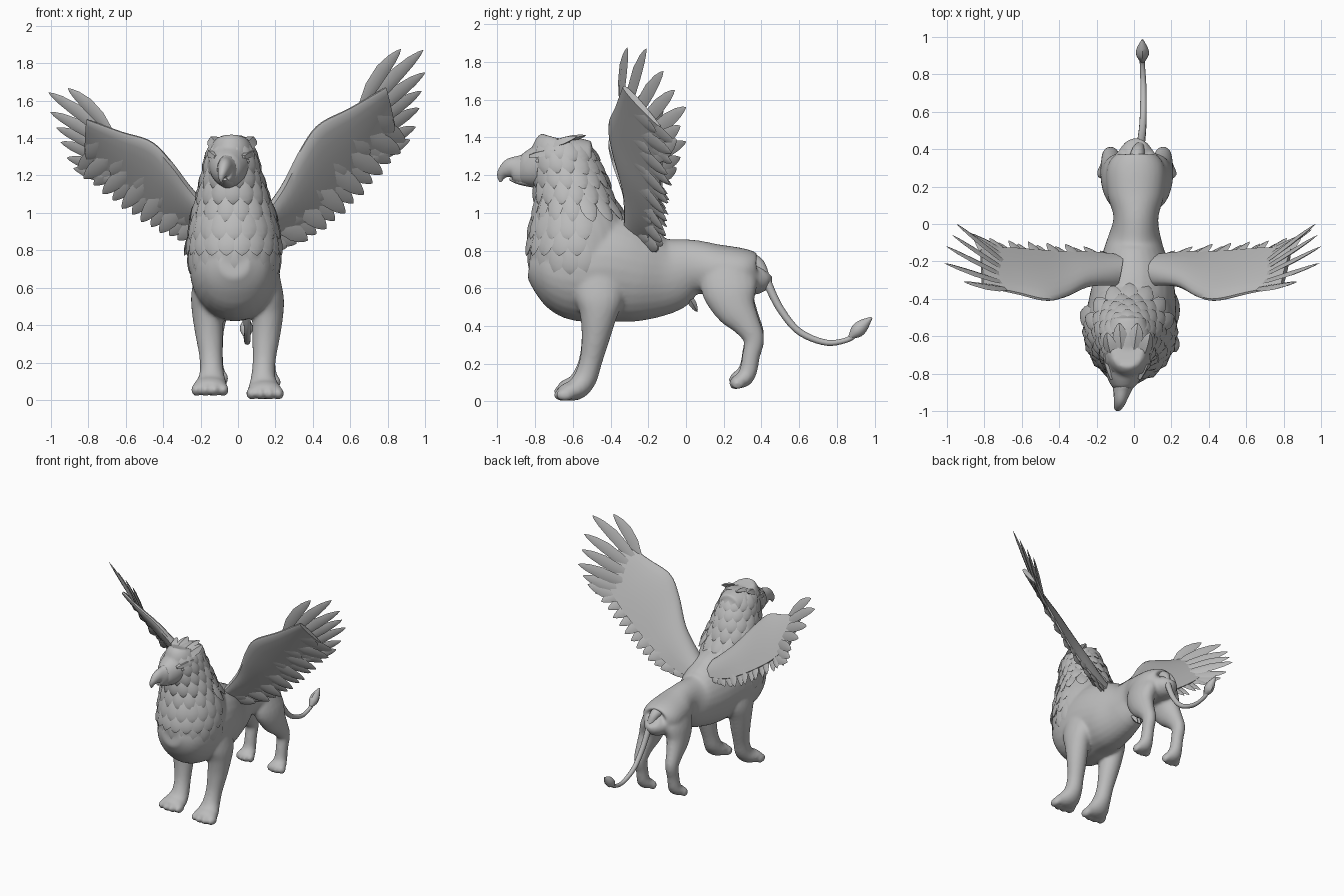
import bpy
import bmesh
from math import sin, cos, pi, radians, sqrt
from mathutils import Vector, Matrix

default = bpy.data.objects.get("Cube")
if default:
    bpy.data.objects.remove(default, do_unlink=True)

stone = bpy.data.materials.new("stone_grey")
stone.use_nodes = True
GREY = (0.5, 0.5, 0.5, 1)
stone.diffuse_color = GREY
stone.node_tree.nodes["Principled BSDF"].inputs["Base Color"].default_value = GREY


# ---- helpers ----
def spline(points, u):
    """Catmull-Rom value of a list of tuples at u in 0..1."""
    last = len(points) - 1
    f = min(max(u, 0), 1) * last
    i = min(int(f), last - 1)
    t = f - i
    near = [points[min(max(i + k, 0), last)] for k in (-1, 0, 1, 2)]
    return [0.5 * (2 * b + (c - a) * t + (2 * a - 5 * b + 4 * c - d) * t ** 2
                   + (3 * b - a - 3 * c + d) * t ** 3) for a, b, c, d in zip(*near)]


def skin(bm, rings):
    """Close a row of equal rings into a solid."""
    rows = [[bm.verts.new(p) for p in ring] for ring in rings]
    n = len(rows[0])
    for low, high in zip(rows, rows[1:]):
        for k in range(n):
            j = (k + 1) % n
            bm.faces.new((low[k], low[j], high[j], high[k]))
    bm.faces.new(rows[0])
    bm.faces.new(rows[-1][::-1])


def loft(bm, stations, steps=32, sides=20):
    """Stations are (x, y, z, half width, half depth)."""
    rings = []
    for s in range(steps + 1):
        u = s / steps
        x, y, z, w, d = spline(stations, u)
        w, d = max(w, 0.003), max(d, 0.003)
        along = Vector(spline(stations, u + 0.01)[:3]) - Vector(spline(stations, u - 0.01)[:3])
        along.x = 0
        up = along.normalized().cross(Vector((1, 0, 0)))
        rings.append([Vector((x + w * cos(a), y, z)) + up * (d * sin(a))
                      for a in (2 * pi * k / sides for k in range(sides))])
    skin(bm, rings)


def feather(bm, root, tip, width, normal, thick=0.012, bend=0.0):
    root, tip = Vector(root), Vector(tip)
    side = (tip - root).cross(normal).normalized()
    up = side.cross(tip - root).normalized()
    rings = []
    for t, w in ((0, 0.5), (0.3, 0.95), (0.6, 1), (0.82, 0.7), (0.94, 0.35), (1, 0.04)):
        c = root.lerp(tip, t) + side * (bend * sin(pi * t))
        a, b = side * (w * width), up * (w * thick)
        rings.append([c + a, c + b, c - a, c - b])
    skin(bm, rings)


def ball(bm, place, size):
    bmesh.ops.create_uvsphere(bm, u_segments=14, v_segments=10, radius=1,
                              matrix=Matrix.Translation(place) @ Matrix.Diagonal((*size, 1)))


def finish(bm, name, angle=45):
    bmesh.ops.recalc_face_normals(bm, faces=bm.faces)
    mesh = bpy.data.meshes.new(name)
    bm.to_mesh(mesh)
    bm.free()
    mesh.materials.append(stone)
    for p in mesh.polygons:
        p.use_smooth = True
    mesh.set_sharp_from_angle(angle=radians(angle))
    obj = bpy.data.objects.new(name, mesh)
    bpy.context.collection.objects.link(obj)
    return obj


# ---- body: torso, neck, head and legs blended into one skin ----
body = bmesh.new()
TORSO = [(.01, .41, .70, .05, .05), (.01, .38, .67, .10, .10), (.01, .30, .685, .155, .125),
         (.01, .15, .70, .15, .135), (.01, .03, .71, .12, .15), (0, -.1, .675, .15, .21),
         (0, -.25, .68, .20, .26), (-.01, -.42, .71, .235, .29), (-.02, -.6, .70, .235, .27),
         (-.02, -.75, .72, .18, .18), (-.02, -.83, .73, .08, .08)]
NECK = [(-.02, -.55, .46, .10, .13), (-.02, -.55, .60, .20, .22), (-.02, -.555, .75, .24, .28),
        (-.02, -.56, .88, .235, .265), (-.025, -.59, 1.02, .20, .205),
        (-.03, -.605, 1.14, .165, .18), (-.035, -.64, 1.25, .135, .175),
        (-.035, -.67, 1.34, .12, .15), (-.035, -.66, 1.39, .085, .10)]
HEAD = [(-.03, -.50, 1.30, .09, .08), (-.035, -.60, 1.30, .125, .10),
        (-.04, -.70, 1.275, .125, .11), (-.05, -.80, 1.24, .10, .105),
        (-.055, -.86, 1.23, .07, .085), (-.06, -.89, 1.23, .04, .06)]
FORELEG = [(.14, -.47, .68, .08, .14), (.16, -.46, .55, .085, .13), (.16, -.465, .45, .082, .098),
           (.15, -.48, .33, .074, .074), (.14, -.505, .21, .062, .06),
           (.135, -.535, .12, .066, .062), (.14, -.58, .065, .085, .058),
           (.145, -.635, .052, .09, .046), (.145, -.67, .045, .07, .03)]
HINDLEG = [(.09, .22, .70, .08, .14), (.115, .23, .60, .085, .15), (.135, .26, .50, .075, .115),
           (.15, .32, .41, .058, .075), (.155, .36, .33, .048, .056),
           (.155, .345, .24, .045, .047), (.155, .33, .16, .048, .047),
           (.155, .305, .118, .062, .044), (.155, .265, .105, .066, .034),
           (.155, .245, .10, .05, .022)]
for part in (TORSO, NECK, HEAD):
    loft(body, part, 48, 28)

for side, fore_shift, hind_shift, lift in ((1, 0, 0, 0), (-1, -.005, .03, .02)):
    for leg, shift, toe_y, toe_z, spread in ((FORELEG, fore_shift, -.66, .034, .048),
                                             (HINDLEG, hind_shift, .255, .095, .035)):
        loft(body, [(side * x + shift, y, z + lift, w, d) for x, y, z, w, d in leg])
        # toes
        middle = side * leg[-1][0] + shift
        for k in (-1.5, -.5, .5, 1.5):
            ball(body, (middle + k * spread, toe_y + .012 * abs(k), toe_z + lift),
                 (spread * .62, spread, .034))

skin_obj = finish(body, "body", 180)
blend = skin_obj.modifiers.new("blend", 'REMESH')
blend.mode = 'VOXEL'
blend.voxel_size = 0.012
blend.use_smooth_shade = True
soften = skin_obj.modifiers.new("soften", 'SMOOTH')
soften.factor = 0.5
soften.iterations = 6

# ---- beak ----
beak = bmesh.new()
loft(beak, [(-.05, -.80, 1.225, .065, .09), (-.06, -.88, 1.23, .052, .078),
            (-.07, -.93, 1.235, .038, .055), (-.08, -.965, 1.215, .028, .035),
            (-.088, -.98, 1.19, .018, .022), (-.09, -.983, 1.163, .004, .005)], 24, 16)
loft(beak, [(-.05, -.79, 1.165, .05, .035), (-.06, -.88, 1.168, .03, .02),
            (-.07, -.935, 1.18, .01, .008)], 10, 12)
finish(beak, "beak")

# ---- eyes and brow tufts ----
face = bmesh.new()
for side in (-1, 1):
    ball(face, (-.046 + side * .092, -.78, 1.275), (.015, .018, .015))
    feather(face, (-.045 + side * .075, -.83, 1.30), (-.035 + side * .125, -.69, 1.33),
            .025, Vector((side, 0, 1)), .016)
    feather(face, (-.035 + side * .07, -.74, 1.35), (-.03 + side * .115, -.58, 1.405),
            .04, Vector((side * .5, 0, 1)), .02)
    feather(face, (-.035 + side * .03, -.70, 1.375), (-.03 + side * .05, -.53, 1.41),
            .04, Vector((0, 0, 1)), .016)
finish(face, "eyes_and_brows", 30)

# ---- ruff: overlapping feathers round the chest and neck ----
ruff = bmesh.new()


def on_neck(u, angle, swell):
    x, y, z, w, d = spline(NECK, u)
    return Vector((x + swell * w * sin(angle), y - swell * d * cos(angle), z))


for row in range(9):
    top = .93 - row * .085
    whole = top > .55
    count = 15 if whole else 11
    reach = pi if whole else radians(105)
    for k in range(count):
        a = reach * (2 * (k + .5 * (row % 2)) / count - 1)
        back = cos(a) < -.2
        out = 1.14 if back else 1.045
        normal = Vector((sin(a), -cos(a), .15))
        feather(ruff, on_neck(top, a, .96), on_neck(top - .15, a, out),
                .045 if whole else .055, normal, .02)
finish(ruff, "neck_ruff", 50)

# ---- tail with tuft ----
tail = bmesh.new()
loft(tail, [(.01, .33, .75, .05, .045), (.02, .385, .72, .036, .036), (.035, .43, .63, .024, .024),
            (.045, .50, .49, .02, .02), (.05, .60, .37, .018, .018), (.05, .74, .312, .016, .016),
            (.045, .85, .325, .014, .014), (.045, .90, .36, .016, .018)], 36, 12)
loft(tail, [(.045, .87, .34, .014, .012), (.045, .905, .372, .034, .036),
            (.045, .94, .405, .03, .032), (.045, .985, .445, .005, .005)], 12, 8)
finish(tail, "tail")

tuft = bmesh.new()
for x in (-.01, .02):
    feather(tuft, (x, 0, .58), (x, .06, .475), .03, Vector((0, 1, .5)), .02)
finish(tuft, "belly_tuft")

# ---- wings: cambered blade plus flight feathers ----
LEADING = [(.08, -.31, .93), (.22, -.32, 1.12), (.33, -.38, 1.33), (.43, -.405, 1.47),
           (.60, -.37, 1.56), (.79, -.33, 1.67)]
TRAILING = [(.08, -.17, .80), (.28, -.15, .88), (.43, -.15, .99), (.57, -.14, 1.12),
            (.71, -.13, 1.27), (.84, -.14, 1.46)]
FRINGE = [(.22, -.15, .81), (.36, -.12, .85), (.50, -.11, .94), (.64, -.1, 1.07),
          (.78, -.09, 1.22), (.90, -.06, 1.36)]
TIPS = [(.87, -.31, 1.875), (.99, -.21, 1.87), (1.0, -.12, 1.75), (.98, -.06, 1.65),
        (.97, 0, 1.56), (.95, -.03, 1.46), (.92, -.05, 1.39)]
WING_NORMAL = Vector((.6, -.05, .75)).cross(Vector((.2, .22, -.4))).normalized()


def on_wing(u, v):
    return Vector(spline(LEADING, u)).lerp(Vector(spline(TRAILING, u)), v)


def build_wing(name, placing):
    bm = bmesh.new()
    # blade with a thick leading edge
    chord = (0, .04, .15, .3, .5, .75, 1)
    rings = []
    for s in range(25):
        u = s / 24
        thick = .085 * (1 - u) + .03
        half = [(v, thick * sqrt(v) * (1 - v) + .006) for v in chord]
        loop = half + [(v, -h) for v, h in reversed(half)]
        rings.append([on_wing(u, v) + WING_NORMAL * h for v, h in loop])
    skin(bm, rings)
    # long primaries fanning from the wing hand
    for k, tip in enumerate(TIPS):
        f = k / (len(TIPS) - 1)
        root = Vector((.66, -.345, 1.57)).lerp(Vector((.66, -.18, 1.27)), f)
        feather(bm, root, tip, .042, WING_NORMAL, .012, .02 * (1 - f))
    # secondaries along the trailing edge, then a shorter covert row
    for count, v, length, width in ((15, .5, 1, .048), (12, .25, .62, .05)):
        for k in range(count):
            u = k / (count - 1)
            root = on_wing(max(u * .95 - .06, 0), v)
            tip = root.lerp(Vector(spline(FRINGE, u)), length)
            lift = WING_NORMAL * (.008 * (-1) ** k)
            feather(bm, root + lift, tip + lift, width, WING_NORMAL, .014)
    bmesh.ops.transform(bm, matrix=placing, verts=bm.verts)
    finish(bm, name, 40)


# the right wing is mirrored and held a little lower
build_wing("left_wing", Matrix.Identity(4))
build_wing("right_wing", Matrix.Translation((-.22, 0, 1.05)) @ Matrix.Diagonal((-.88, 1, .88, 1))
           @ Matrix.Rotation(radians(10), 4, 'Y') @ Matrix.Translation((-.22, 0, -1.05)))
